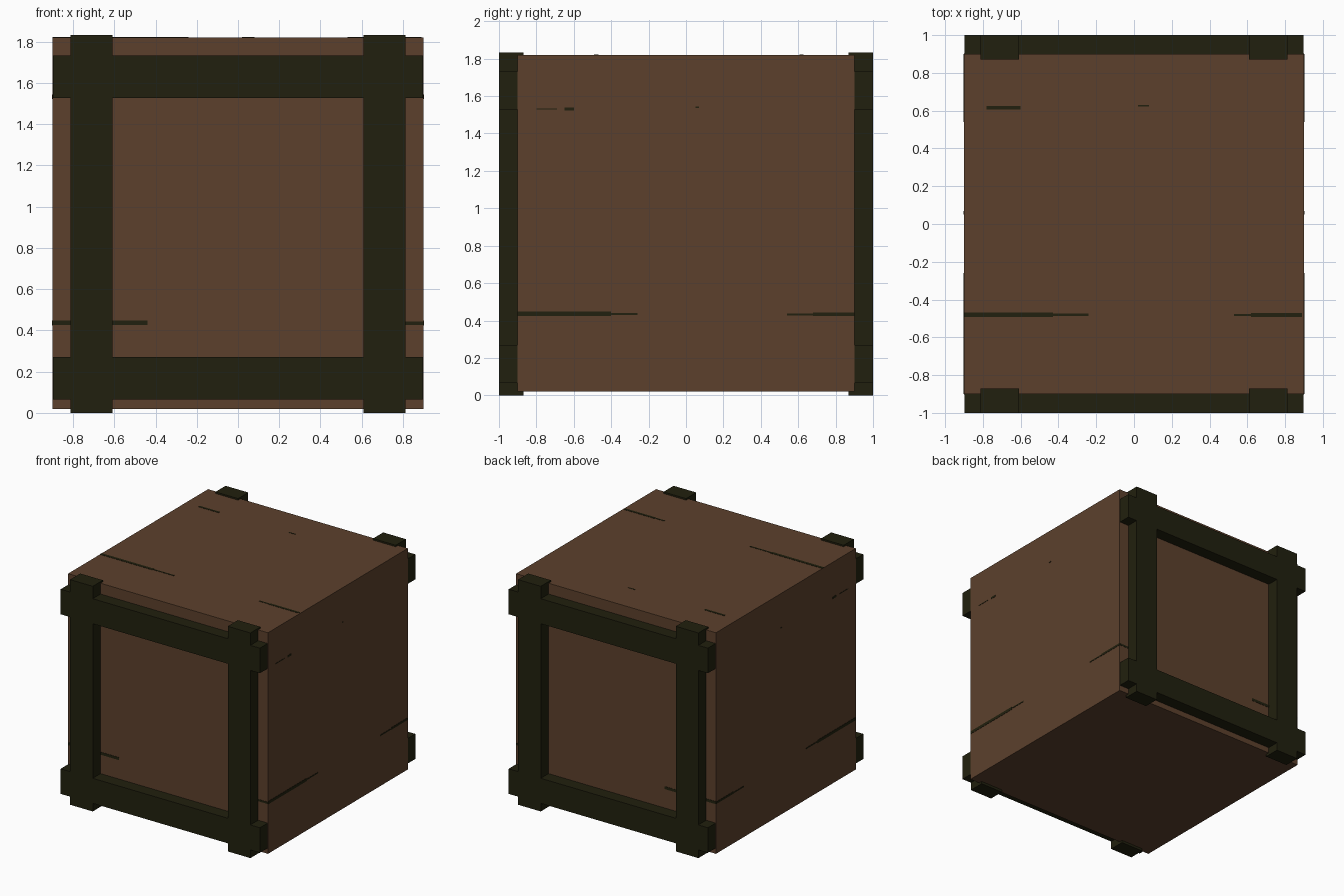
import bpy
import bmesh

if "Cube" in bpy.data.objects:
    bpy.data.objects.remove(bpy.data.objects["Cube"])


def material(name, rgb):
    m = bpy.data.materials.new(name)
    m.diffuse_color = (*rgb, 1)
    m.use_nodes = True
    m.node_tree.nodes["Principled BSDF"].inputs["Base Color"].default_value = m.diffuse_color
    return m


BROWN = material("brown wood", (0.107, 0.0513, 0.0252))
DARK = material("dark timber", (0.0152, 0.0144, 0.0044))


def box(name, lo, hi, mat):
    bm = bmesh.new()
    bmesh.ops.create_cube(bm, size=1)
    for v in bm.verts:
        v.co = [(a + b) / 2 + c * (b - a) for a, b, c in zip(lo, hi, v.co)]
    me = bpy.data.meshes.new(name)
    bm.to_mesh(me)
    bm.free()
    me.materials.append(mat)
    ob = bpy.data.objects.new(name, me)
    bpy.context.collection.objects.link(ob)
    return ob


# Crate body
box("crate_body", (-0.9, -0.9, 0.02), (0.9, 0.9, 1.82), BROWN)

# Timber frames on the front and back
for side, y0, y1, yb0, yb1 in (("front", -1, -0.87, -1, -0.897),
                               ("back", 0.87, 1, 0.897, 1)):
    for x in (-0.71, 0.71):
        box(side + "_post", (x - 0.102, y0, 0), (x + 0.102, y1, 1.833), DARK)
    for z in (0.168, 1.63):
        box(side + "_rail", (-0.897, yb0, z - 0.102), (0.897, yb1, z + 0.102), DARK)

# Thin painted grain streaks: (start, end, height, half width)
T = 0.002
LOW = [(-0.9, -0.4, 0.435, 0.012), (-0.4, -0.26, 0.435, 0.005),
       (0.54, 0.68, 0.432, 0.005), (0.68, 0.9, 0.434, 0.009)]
HIGH = [(-0.8, -0.69, 1.53, 0.003), (-0.65, -0.6, 1.53, 0.008),
        (0.05, 0.07, 1.54, 0.003)]
FRONT = [(-0.9, -0.44, 0.436, 0.011), (0.81, 0.9, 0.434, 0.008)]
TOP = [(-0.9, -0.43, -0.48, 0.012), (-0.43, -0.24, -0.48, 0.006),
       (0.53, 0.62, -0.482, 0.006), (0.62, 0.89, -0.482, 0.01),
       (-0.78, -0.6, 0.615, 0.009), (0.02, 0.08, 0.625, 0.004)]
for s in (-1, 1):
    p, q = sorted((s * 0.899, s * (0.9 + T)))
    for a, b, z, h in LOW + HIGH:
        box("side_streak", (p, a, z - h), (q, b, z + h), DARK)
    for a, b, z, h in FRONT:
        box("end_streak", (a, p, z - h), (b, q, z + h), DARK)
for a, b, y, h in TOP:
    box("top_streak", (a, y - h, 1.819), (b, y + h, 1.82 + T), DARK)
